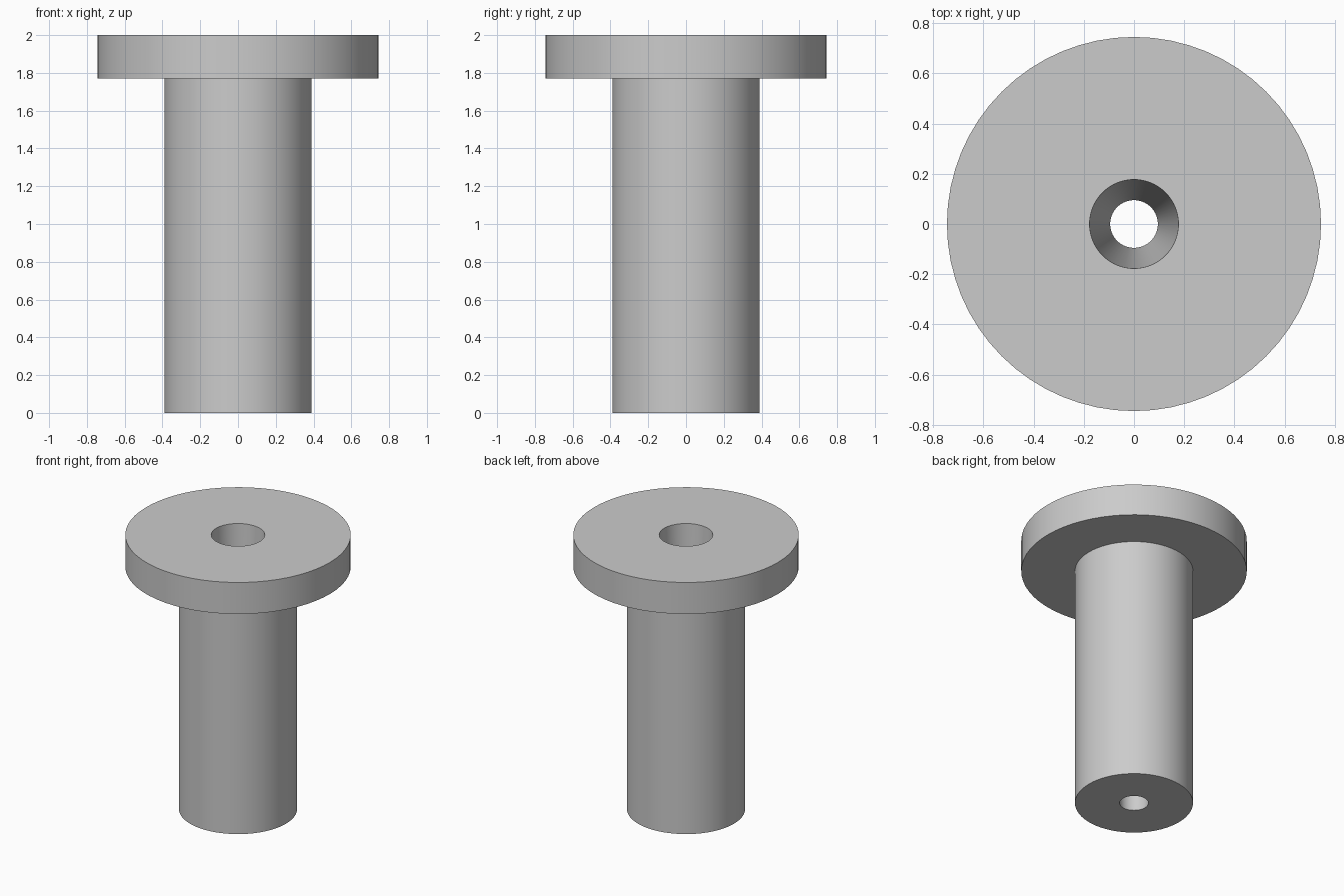
import bpy
import bmesh
from math import pi, radians

old = bpy.data.objects.get("Cube")
if old:
    bpy.data.objects.remove(old, do_unlink=True)

SEGMENTS = 64
HEIGHT = 2.0
FLANGE_RADIUS, FLANGE_BASE = 0.745, 1.77
SHAFT_RADIUS = 0.39
BORE_TOP, BORE_BOTTOM = 0.177, 0.095

# Plain grey metal
grey = bpy.data.materials.new("grey_metal")
grey.use_nodes = True
colour = (0.6, 0.6, 0.6, 1.0)
grey.diffuse_color = colour
grey.node_tree.nodes["Principled BSDF"].inputs["Base Color"].default_value = colour


def lathe(name, profile):
    """Spin a closed (radius, height) profile about the z axis."""
    bm = bmesh.new()
    verts = [bm.verts.new((r, 0, z)) for r, z in profile]
    edges = [bm.edges.new((a, b)) for a, b in zip(verts, verts[1:] + verts[:1])]
    bmesh.ops.spin(bm, geom=verts + edges, axis=(0, 0, 1), cent=(0, 0, 0),
                   angle=2 * pi, steps=SEGMENTS, use_merge=True)
    bmesh.ops.remove_doubles(bm, verts=bm.verts, dist=0.0001)
    bmesh.ops.recalc_face_normals(bm, faces=bm.faces)
    mesh = bpy.data.meshes.new(name)
    bm.to_mesh(mesh)
    bm.free()
    mesh.materials.append(grey)
    obj = bpy.data.objects.new(name, mesh)
    bpy.context.collection.objects.link(obj)
    bpy.ops.object.select_all(action='DESELECT')
    obj.select_set(True)
    bpy.context.view_layer.objects.active = obj
    bpy.ops.object.shade_smooth_by_angle(angle=radians(30))
    return obj


# Flanged shaft with a tapered bore running right through it
lathe("flanged_bushing", [
    (BORE_BOTTOM, 0),
    (SHAFT_RADIUS, 0),
    (SHAFT_RADIUS, FLANGE_BASE),
    (FLANGE_RADIUS, FLANGE_BASE),
    (FLANGE_RADIUS, HEIGHT),
    (BORE_TOP, HEIGHT),
])
